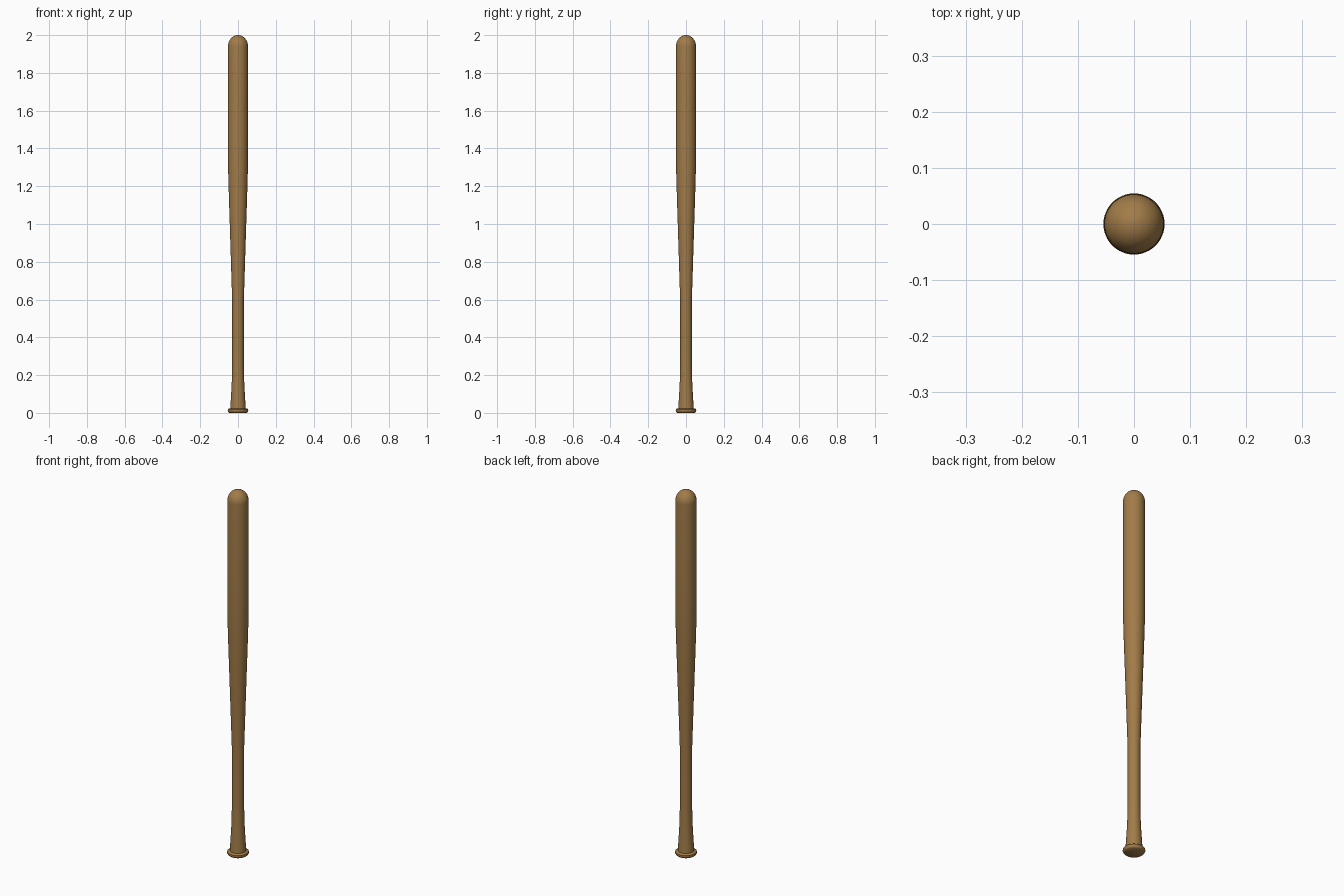
import bpy, bmesh, math

if "Cube" in bpy.data.objects:
    bpy.data.objects.remove(bpy.data.objects["Cube"])

wood = bpy.data.materials.new("wood")
wood.diffuse_color = (0.36, 0.20, 0.065, 1)
wood.use_nodes = True
wood.node_tree.nodes["Principled BSDF"].inputs["Base Color"].default_value = wood.diffuse_color


def lathe(name, profile, sides=48):
    """Spin an (r, z) profile around z; both ends lie on the axis."""
    bm = bmesh.new()
    verts = [bm.verts.new((r, 0, z)) for r, z in profile]
    edges = [bm.edges.new(pair) for pair in zip(verts, verts[1:])]
    bmesh.ops.spin(bm, geom=verts + edges, cent=(0, 0, 0), axis=(0, 0, 1),
                   angle=2 * math.pi, steps=sides, use_merge=True)
    bmesh.ops.remove_doubles(bm, verts=bm.verts, dist=1e-5)
    bmesh.ops.recalc_face_normals(bm, faces=bm.faces)
    mesh = bpy.data.meshes.new(name)
    bm.to_mesh(mesh)
    bm.free()
    obj = bpy.data.objects.new(name, mesh)
    bpy.context.collection.objects.link(obj)
    mesh.materials.append(wood)
    bpy.ops.object.select_all(action='DESELECT')
    obj.select_set(True)
    bpy.context.view_layer.objects.active = obj
    bpy.ops.object.shade_smooth_by_angle(angle=math.radians(40))
    return obj


# Knob: near-flat base with a rounded rim
knob = [(0, 0), (0.046, 0.0), (0.051, 0.004), (0.0545, 0.011),
        (0.0535, 0.018), (0.049, 0.022), (0.041, 0.024)]
# Flared grip, straight handle, long taper and barrel
body = [(0.040, 0.04), (0.0345, 0.13), (0.0315, 0.20), (0.0305, 0.30),
        (0.0305, 0.58), (0.033, 0.66), (0.042, 0.95), (0.049, 1.17),
        (0.052, 1.28), (0.053, 1.40)]
# Domed barrel end
R, H, N = 0.053, 0.06, 10
dome = [(R * math.cos(a), 2 - H + H * math.sin(a))
        for a in (i * math.pi / 2 / N for i in range(N))] + [(0, 2)]

lathe("bat", knob + body + dome)
